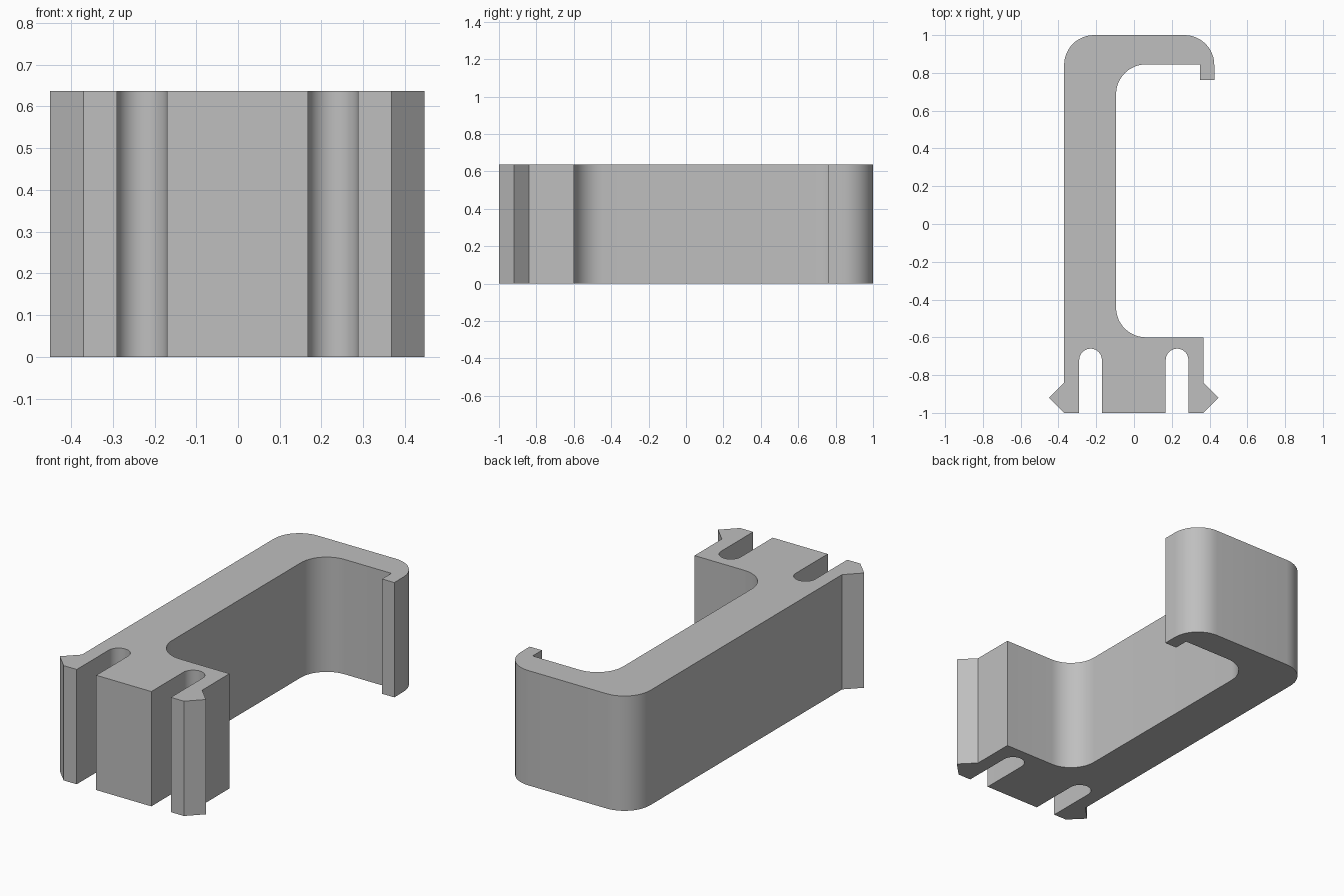
import bpy
import bmesh
from math import cos, sin, radians

HEIGHT = 0.637
STEPS = 12

cube = bpy.data.objects.get("Cube")
if cube:
    bpy.data.objects.remove(cube, do_unlink=True)


def arc(cx, cy, r, start, end, steps=STEPS):
    """Points along a circular arc, angles in degrees."""
    angles = [radians(start + (end - start) * i / steps) for i in range(steps + 1)]
    return [(cx + r * cos(a), cy + r * sin(a)) for a in angles]


def slot(cx):
    """Round-ended relief slot, open towards the front."""
    r = 0.06
    return [(cx - r, -1)] + arc(cx, -0.72, r, 180, 0, 2 * STEPS) + [(cx + r, -1)]


# Outline of the clip, counter-clockwise from the front left corner
outline = [(-0.37, -1)]
outline += slot(-0.23) + slot(0.228)
outline += [(0.368, -1), (0.447, -0.92), (0.368, -0.84), (0.368, -0.6)]  # snap barb
outline += arc(0.063, -0.442, 0.158, 270, 180)    # inner fillets
outline += arc(0.063, 0.687, 0.158, 180, 90)
outline += [(0.35, 0.845), (0.35, 0.763), (0.425, 0.763)]  # hook lip
outline += arc(0.267, 0.842, 0.158, 0, 90)        # outer rounded corners
outline += arc(-0.212, 0.842, 0.158, 90, 180)
outline += [(-0.37, -0.84), (-0.45, -0.92)]       # snap barb

# Extrude the outline into a solid
bm = bmesh.new()
base = bm.faces.new([bm.verts.new((x, y, 0)) for x, y in outline])
top = bmesh.ops.extrude_face_region(bm, geom=[base], use_keep_orig=True)["geom"]
bmesh.ops.translate(bm, vec=(0, 0, HEIGHT),
                    verts=[v for v in top if isinstance(v, bmesh.types.BMVert)])
bmesh.ops.recalc_face_normals(bm, faces=bm.faces)
mesh = bpy.data.meshes.new("hook_clip")
bm.to_mesh(mesh)
bm.free()

clip = bpy.data.objects.new("hook_clip", mesh)
bpy.context.collection.objects.link(clip)

# Plain grey material
grey = bpy.data.materials.new("grey plastic")
color = (0.52, 0.52, 0.52, 1)
grey.use_nodes = True
grey.diffuse_color = color
grey.node_tree.nodes["Principled BSDF"].inputs["Base Color"].default_value = color
mesh.materials.append(grey)

# Smooth fillets, sharp edges
bpy.ops.object.select_all(action="DESELECT")
clip.select_set(True)
bpy.context.view_layer.objects.active = clip
bpy.ops.object.shade_smooth_by_angle(angle=radians(30))
